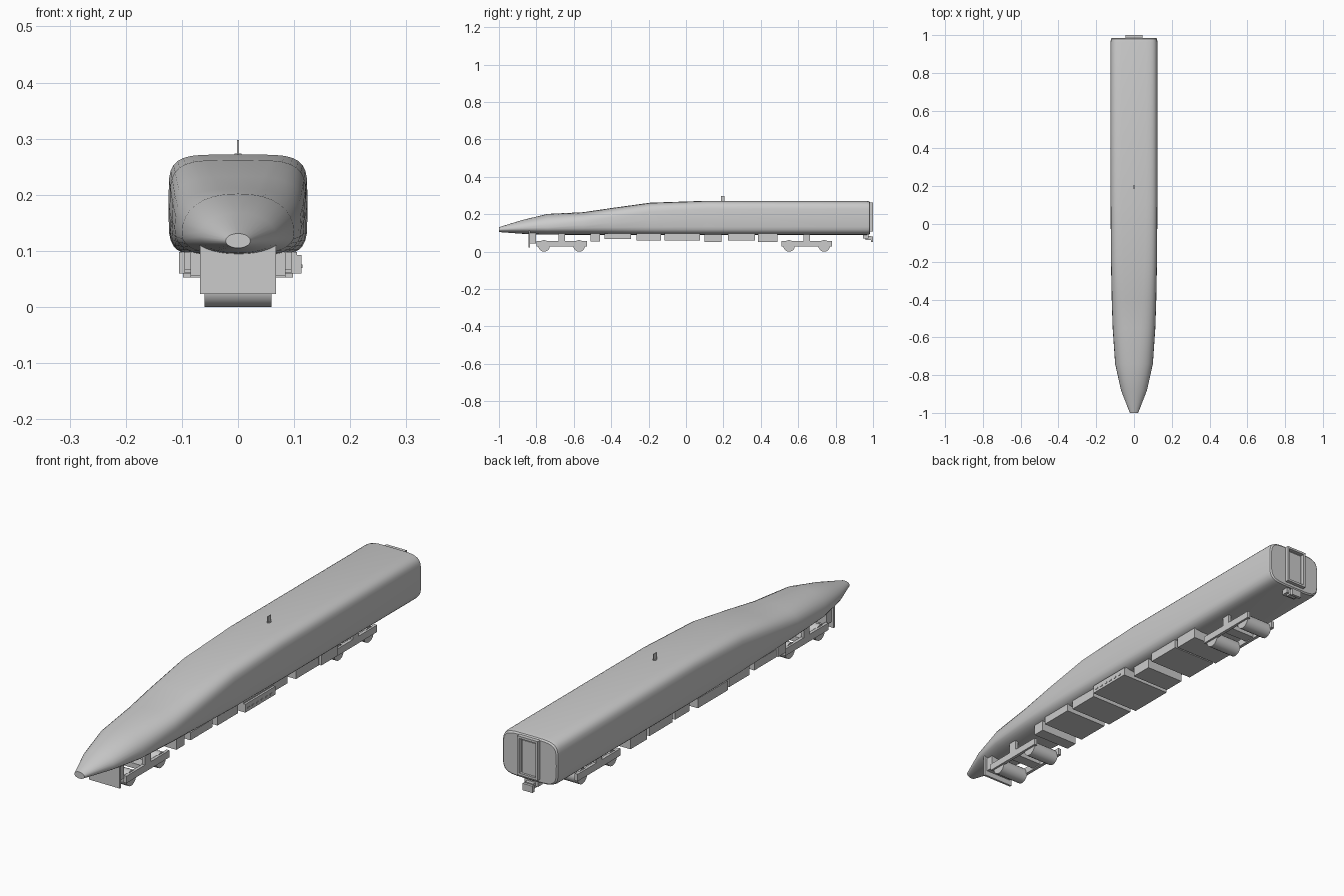
import bpy, bmesh, math


def finish(name, bm, smooth=False):
    bmesh.ops.recalc_face_normals(bm, faces=bm.faces)
    me = bpy.data.meshes.new(name)
    bm.to_mesh(me)
    bm.free()
    ob = bpy.data.objects.new(name, me)
    bpy.context.collection.objects.link(ob)
    if smooth:
        bpy.ops.object.select_all(action='DESELECT')
        ob.select_set(True)
        bpy.context.view_layer.objects.active = ob
        bpy.ops.object.shade_smooth_by_angle(angle=math.radians(35))
    return ob


def add_box(bm, x0, x1, y0, y1, z0, z1):
    vs = bmesh.ops.create_cube(bm, size=1)['verts']
    for v in vs:
        v.co.x = (x0 + x1) / 2 + v.co.x * (x1 - x0)
        v.co.y = (y0 + y1) / 2 + v.co.y * (y1 - y0)
        v.co.z = (z0 + z1) / 2 + v.co.z * (z1 - z0)


def boxes(name, *dims):
    bm = bmesh.new()
    for d in dims:
        add_box(bm, *d)
    return finish(name, bm)


def power(v, e):
    return math.copysign(abs(v) ** e, v)


def section(y, half, bottom, mid, top, n, count=32):
    """Superellipse ring whose widest line sits at height mid."""
    ring = []
    for i in range(count):
        t = 2 * math.pi * i / count
        s = power(math.sin(t), 2 / n)
        z = mid + s * ((top - mid) if s > 0 else (mid - bottom))
        ring.append((half * power(math.cos(t), 2 / n), y, z))
    return ring


# Body shell: y, half width, bottom, widest height, top, squareness
stations = [
    (-1.00, 0.022, 0.105, 0.118, 0.131, 2.0),
    (-0.88, 0.069, 0.096, 0.125, 0.168, 2.0),
    (-0.74, 0.100, 0.091, 0.130, 0.202, 2.3),
    (-0.55, 0.113, 0.090, 0.142, 0.211, 2.8),
    (-0.40, 0.118, 0.090, 0.155, 0.233, 3.4),
    (-0.19, 0.122, 0.090, 0.170, 0.262, 4.4),
    (0.11, 0.124, 0.090, 0.180, 0.272, 5.0),
    (0.965, 0.124, 0.090, 0.180, 0.272, 5.0),
    (0.980, 0.122, 0.092, 0.180, 0.269, 5.0),
    (0.985, 0.117, 0.097, 0.180, 0.263, 5.0),
]
bm = bmesh.new()
rings = [[bm.verts.new(p) for p in section(*s)] for s in stations]
for a, b in zip(rings, rings[1:]):
    for i in range(len(a)):
        j = (i + 1) % len(a)
        bm.faces.new((a[i], a[j], b[j], b[i]))
bm.faces.new(rings[0])
bm.faces.new(rings[-1])
finish("body_shell", bm, True)

# Roof antenna
boxes("roof_antenna", (-0.0015, 0.0015, 0.186, 0.206, 0.268, 0.298),
      (-0.006, 0.006, 0.190, 0.202, 0.268, 0.274))

# Rear gangway frame and door
boxes("gangway_frame",
      (-0.045, -0.036, 0.98, 1.0, 0.108, 0.264),
      (0.036, 0.045, 0.98, 1.0, 0.108, 0.264),
      (-0.036, 0.036, 0.98, 1.0, 0.255, 0.264),
      (-0.036, 0.036, 0.98, 1.0, 0.108, 0.117))
boxes("gangway_door", (-0.030, 0.030, 0.98, 0.991, 0.117, 0.248))

# Rear coupler
boxes("rear_coupler", (-0.03, 0.03, 0.947, 0.975, 0.070, 0.098),
      (-0.018, 0.018, 0.96, 0.99, 0.063, 0.084),
      (-0.022, 0.022, 0.988, 1.0, 0.053, 0.080))

# Front plough plate with its bracket
boxes("front_plough", (-0.068, 0.068, -0.843, -0.834, 0.023, 0.112),
      (-0.058, 0.058, -0.834, -0.803, 0.045, 0.100))

# Underfloor equipment boxes: y start, y end, half width, bottom
equipment = [
    (-0.510, -0.460, 0.085, 0.055),
    (-0.435, -0.295, 0.095, 0.067),
    (-0.265, -0.135, 0.095, 0.061),
    (-0.115, 0.075, 0.105, 0.060),
    (0.100, 0.190, 0.085, 0.053),
    (0.225, 0.370, 0.098, 0.060),
    (0.385, 0.490, 0.098, 0.053),
]
for k, (y0, y1, hw, z0) in enumerate(equipment):
    boxes(f"underfloor_box_{k + 1}", (-hw, hw, y0, y1, z0, 0.098))

# Service panel with vents on the largest box
boxes("service_panel", (0.10, 0.113, -0.115, 0.075, 0.060, 0.093))
boxes("panel_vents", *[(0.112, 0.115, y, y + 0.012, 0.070, 0.076)
                       for y in [-0.10 + 0.028 * i for i in range(6)]])

# Bogies: side frames, cross beams, bolster and wheel rollers
for end, yc in (("front", -0.665), ("rear", 0.645)):
    dims = []
    for s in (-1, 1):
        xs = sorted((s * 0.055, s * 0.068))
        dims.append((*xs, yc - 0.135, yc + 0.135, 0.028, 0.056))
        dims.append((*xs, yc - 0.018, yc + 0.018, 0.054, 0.110))
    dims.append((-0.056, 0.056, yc - 0.022, yc + 0.022, 0.032, 0.052))
    boxes(f"{end}_bogie_frame", *dims)
    for k, dy in enumerate((-0.094, 0.094)):
        bm = bmesh.new()
        bmesh.ops.create_cone(bm, cap_ends=True, segments=20, radius1=0.031,
                              radius2=0.031, depth=0.12)
        for v in bm.verts:
            x, y, z = v.co
            v.co = (z, yc + dy + x, 0.031 + y)
        finish(f"{end}_bogie_wheels_{k + 1}", bm, True)
